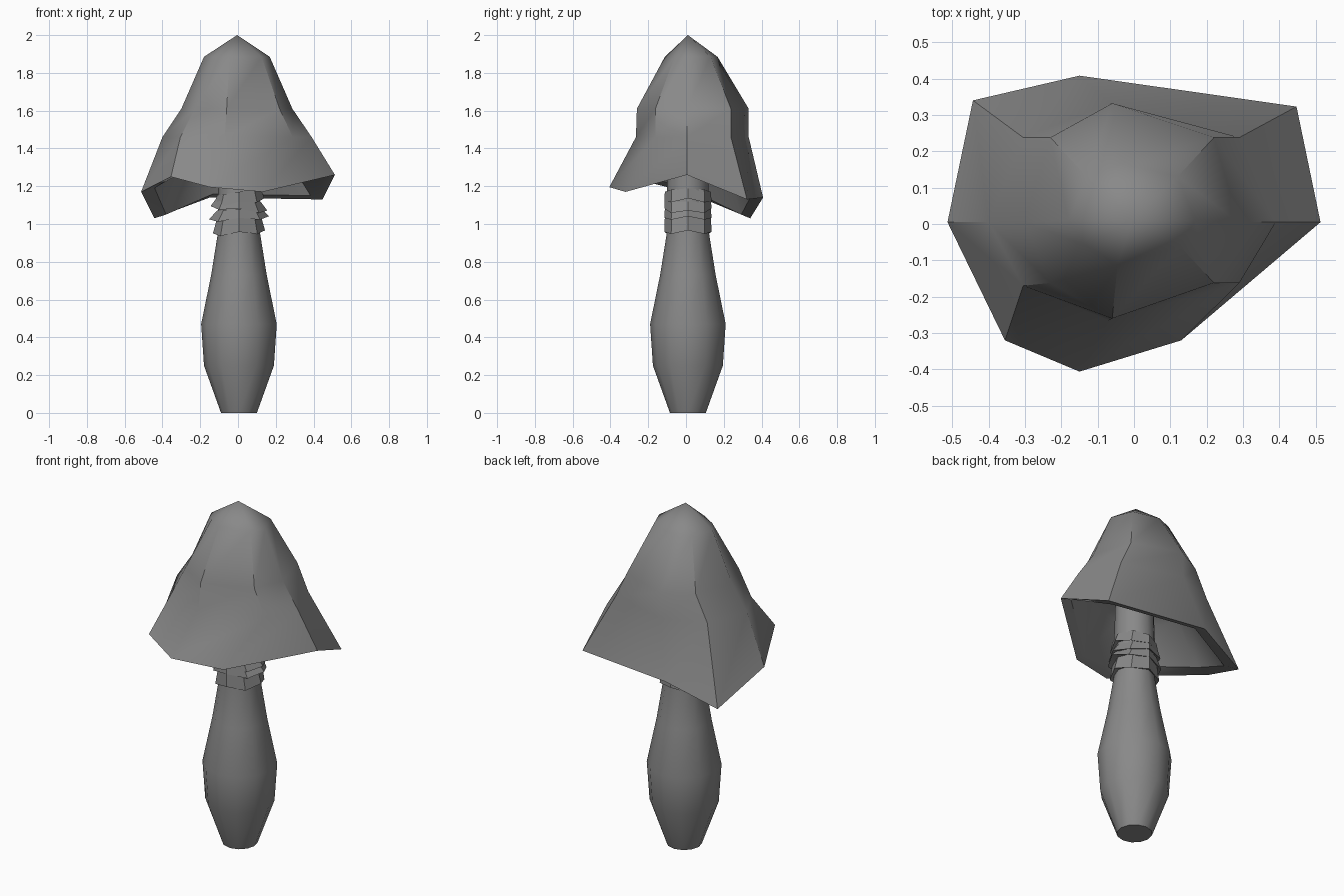
import bpy, bmesh
from math import cos, sin, tau, radians

if "Cube" in bpy.data.objects:
    bpy.data.objects.remove(bpy.data.objects["Cube"])

CX, CY = 0.005, 0.01
dark = bpy.data.materials.new("dark_grey")
dark.diffuse_color = (0.25, 0.25, 0.25, 1)
dark.use_nodes = True
dark.node_tree.nodes["Principled BSDF"].inputs["Base Color"].default_value = dark.diffuse_color


def loft(name, rings, angle=30):
    """Skin a stack of rings; a one-point ring closes as a fan."""
    bm = bmesh.new()
    loops = [[bm.verts.new(p) for p in r] for r in rings]
    for a, b in zip(loops, loops[1:]):
        n = max(len(a), len(b))
        for i in range(n):
            j = (i + 1) % n
            if len(a) == 1:
                bm.faces.new((a[0], b[i], b[j]))
            elif len(b) == 1:
                bm.faces.new((a[i], a[j], b[0]))
            else:
                bm.faces.new((a[i], a[j], b[j], b[i]))
    for end in (loops[0], loops[-1]):
        if len(end) > 2:
            bm.faces.new(end)
    bmesh.ops.recalc_face_normals(bm, faces=bm.faces)
    me = bpy.data.meshes.new(name)
    bm.to_mesh(me)
    bm.free()
    me.materials.append(dark)
    ob = bpy.data.objects.new(name, me)
    bpy.context.collection.objects.link(ob)
    bpy.ops.object.select_all(action='DESELECT')
    ob.select_set(True)
    bpy.context.view_layer.objects.active = ob
    bpy.ops.object.shade_smooth_by_angle(angle=radians(angle))
    return ob


def ring(n, rx, ry, z, tilt=0.0, wave=0.0):
    return [(CX + rx * cos(tau * i / n), CY + ry * sin(tau * i / n),
             z + tilt * cos(tau * i / n) + wave * (-1) ** i) for i in range(n)]


# Stem: bulbous twelve-sided turning
profile = [(0.095, 0), (0.185, 0.25), (0.2, 0.47), (0.147, 0.73),
           (0.112, 0.95), (0.11, 1.2), (0.10, 1.5)]
loft("stem", [ring(12, r, r, z) for r, z in profile], angle=31)

# Ragged collar: stacked flaring skirts, tilted alternately
tiers = [(1.17, 1.11, 0.135, 0.018), (1.13, 1.075, 0.15, -0.012),
         (1.08, 1.025, 0.158, 0.008), (1.04, 0.95, 0.138, 0.008)]
for k, (top, low, r, tilt) in enumerate(tiers):
    loft(f"collar_tier_{k + 1}",
         [ring(8, 0.115, 0.122, top, tilt), ring(8, r, 0.125, low, tilt, 0.008),
          ring(8, 0.10, 0.11, low + 0.01, tilt)], angle=25)

# Cap: eight uneven ribs, starting at -x and going clockwise from above
rim = [(-0.513, 0.005, 1.17), (-0.443, 0.34, 1.03), (-0.15, 0.408, 1.14),
       (0.447, 0.323, 1.13), (0.513, 0.005, 1.26), (0.13, -0.32, 1.17),
       (-0.15, -0.406, 1.195), (-0.355, -0.32, 1.25)]
flare = [(-0.40, 0.005), (-0.305, 0.238), (-0.065, 0.332), (0.29, 0.238),
         (0.39, 0.005), (0.29, -0.162), (-0.07, -0.265), (-0.305, -0.17)]
waist = [(-0.30, 0.005), (-0.23, 0.238), (-0.06, 0.332), (0.22, 0.238),
         (0.288, 0.005), (0.22, -0.162), (-0.06, -0.26), (-0.23, -0.162)]
crown = [(-0.18, 0.01), (-0.13, 0.13), (-0.035, 0.167), (0.12, 0.13),
         (0.168, 0.01), (0.125, -0.06), (-0.045, -0.112), (-0.13, -0.06)]


def at(pts, z, s=1.0):
    return [(x * s, y * s, z) for x, y in pts]


# Outer shell, folded rim and hollow underside in one skin
lip = [(x * 0.86, y * 0.86, z + 0.02) for x, y, z in rim]
loft("cap", [[(-0.005, 0.01, 2.0)], at(crown, 1.885), at(waist, 1.61),
             at(flare, 1.46), rim, lip, at(flare, 1.42, 0.75),
             [(0.005, 0.01, 1.5)]], angle=40)
